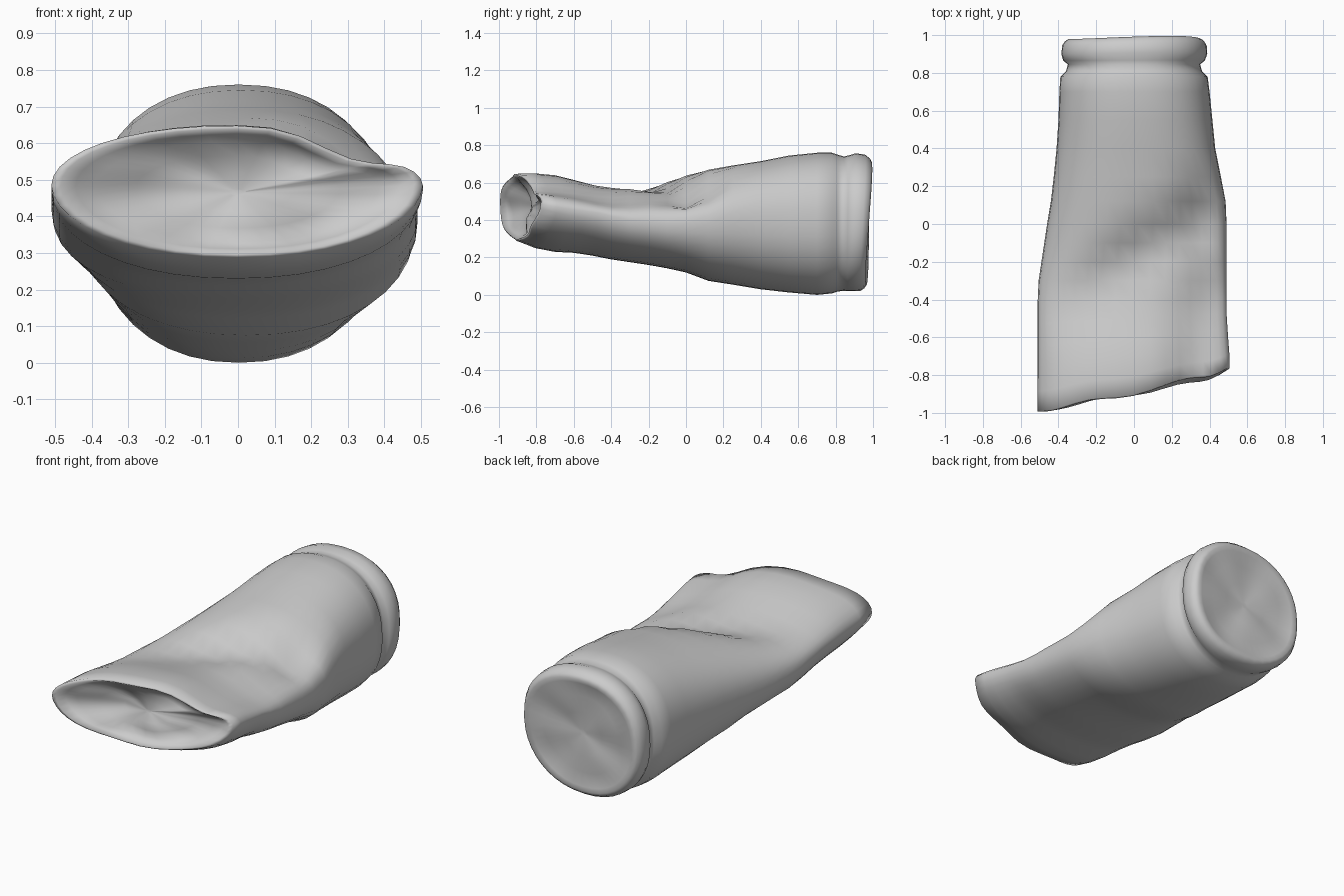
import bpy, bmesh
from math import sin, cos, tau, exp, copysign

SIDES = 40
# y, left x, right x, bottom z, top z, widest z
STATIONS = [
    (-0.895, -0.51, 0.505, 0.288, 0.648, 0.485),
    (-0.80, -0.51, 0.505, 0.25, 0.65, 0.47),
    (-0.70, -0.51, 0.50, 0.23, 0.64, 0.46),
    (-0.60, -0.51, 0.495, 0.225, 0.615, 0.45),
    (-0.50, -0.51, 0.49, 0.21, 0.59, 0.44),
    (-0.40, -0.51, 0.49, 0.19, 0.58, 0.42),
    (-0.30, -0.505, 0.49, 0.175, 0.59, 0.40),
    (-0.20, -0.49, 0.49, 0.16, 0.605, 0.39),
    (-0.10, -0.475, 0.49, 0.142, 0.625, 0.38),
    (0.00, -0.46, 0.49, 0.12, 0.645, 0.38),
    (0.12, -0.44, 0.485, 0.075, 0.67, 0.38),
    (0.25, -0.425, 0.46, 0.055, 0.692, 0.38),
    (0.40, -0.41, 0.43, 0.03, 0.715, 0.38),
    (0.55, -0.40, 0.415, 0.013, 0.745, 0.38),
    (0.70, -0.395, 0.40, 0.0, 0.76, 0.38),
    (0.78, -0.39, 0.39, 0.008, 0.76, 0.38),
    (0.81, -0.36, 0.36, 0.018, 0.75, 0.38),
    (0.845, -0.35, 0.35, 0.022, 0.74, 0.38),
    (0.865, -0.375, 0.375, 0.02, 0.745, 0.38),
    (0.90, -0.385, 0.388, 0.02, 0.757, 0.38),
    (0.945, -0.38, 0.385, 0.022, 0.75, 0.38),
    (0.968, -0.365, 0.37, 0.035, 0.73, 0.38),
]


def bump(x, y, cx, cy, rx, ry):
    return exp(-((x - cx) / rx) ** 2 - ((y - cy) / ry) ** 2)


def ring_points(y, left, right, low, high, mid):
    points = []
    for i in range(SIDES):
        c, s = cos(tau * i / SIDES), sin(tau * i / SIDES)
        front = max(0, min(1, (-0.35 - y) / 0.5))
        power = (0.85 if s > 0 else 0.92) + 0.15 * front
        x = (left + right) / 2 + (right - left) / 2 * copysign(abs(c) ** 0.92, c)
        z = mid + (high - mid if s > 0 else mid - low) * copysign(abs(s) ** power, s)
        # slanted mouth and slightly tilted, bulged base
        yy = y + front * 0.18 * x + max(0, y - 0.85) * (0.35 * (z - 0.38) + 0.12 * s * c)
        yy += 0.05 * front * bump(x, y, 0.53, -0.9, 0.09, 0.2)
        if s > 0:
            # diagonal fold, steeper on its rear side
            offset = y - 0.55 * x + 0.17
            ry = 0.13 if offset > 0 else 0.17
            z -= 0.075 * s * bump(x, offset, 0.1, 0, 0.42, ry)
            # pinched right shoulder and dip beside the mouth
            z -= 0.07 * s ** 0.5 * bump(x, y, 0.36, 0.03, 0.12, 0.14)
            z -= 0.05 * s ** 0.5 * bump(x, y, 0.40, -0.3, 0.14, 0.35)
            z -= 0.07 * s ** 0.5 * bump(x, y, 0.33, -0.82, 0.15, 0.3)
            yy += 0.03 * front * bump(x, y, 0.33, -0.88, 0.14, 0.1)
        yy -= 0.01 * max(0, front - 0.7) / 0.3 * sin(14 * x + 3 * z)
        points.append((x, yy, z))
    return points


def inset(points, scale, shift, centre, crumple):
    # shrink a ring towards a centre and push it along y
    out = []
    for x, y, z in points:
        x = centre[0] + (x - centre[0]) * scale
        y = centre[1] + (y - centre[1]) * scale + shift
        z = centre[2] + (z - centre[2]) * scale
        y += crumple * (sin(17 * x + 9 * z) + cos(23 * z - 8 * x))
        out.append((x, y, z))
    return out


body = [ring_points(*s) for s in STATIONS]
mouth_c, base_c = (0, -0.89, 0.465), (0, 0.968, 0.385)
mouth = [inset(body[0], f, d, mouth_c, k) for f, d, k in
         [(0.05, 0.07, 0.005), (0.3, 0.065, 0.015), (0.55, 0.055, 0.018),
          (0.76, 0.04, 0.012), (0.87, 0.02, 0.004), (0.95, -0.006, 0)]]
base = [inset(body[-1], f, d, base_c, k) for f, d, k in
        [(0.95, 0.01, 0), (0.88, 0.004, 0.002), (0.65, -0.005, 0.006),
         (0.35, -0.01, 0.008), (0.06, -0.015, 0.005)]]

# crushed tube skin, from mouth floor to base
bm = bmesh.new()
rings = [[bm.verts.new(p) for p in r] for r in mouth + body + base]
for a, b in zip(rings, rings[1:]):
    for i in range(SIDES):
        j = (i + 1) % SIDES
        bm.faces.new((a[i], a[j], b[j], b[i]))
bm.faces.new(rings[0])
bm.faces.new(rings[-1])
bmesh.ops.recalc_face_normals(bm, faces=bm.faces)
mesh = bpy.data.meshes.new("crushed_tube")
bm.to_mesh(mesh)
bm.free()
tube = bpy.data.objects.new("crushed_tube", mesh)
bpy.context.collection.objects.link(tube)
for p in mesh.polygons:
    p.use_smooth = True
